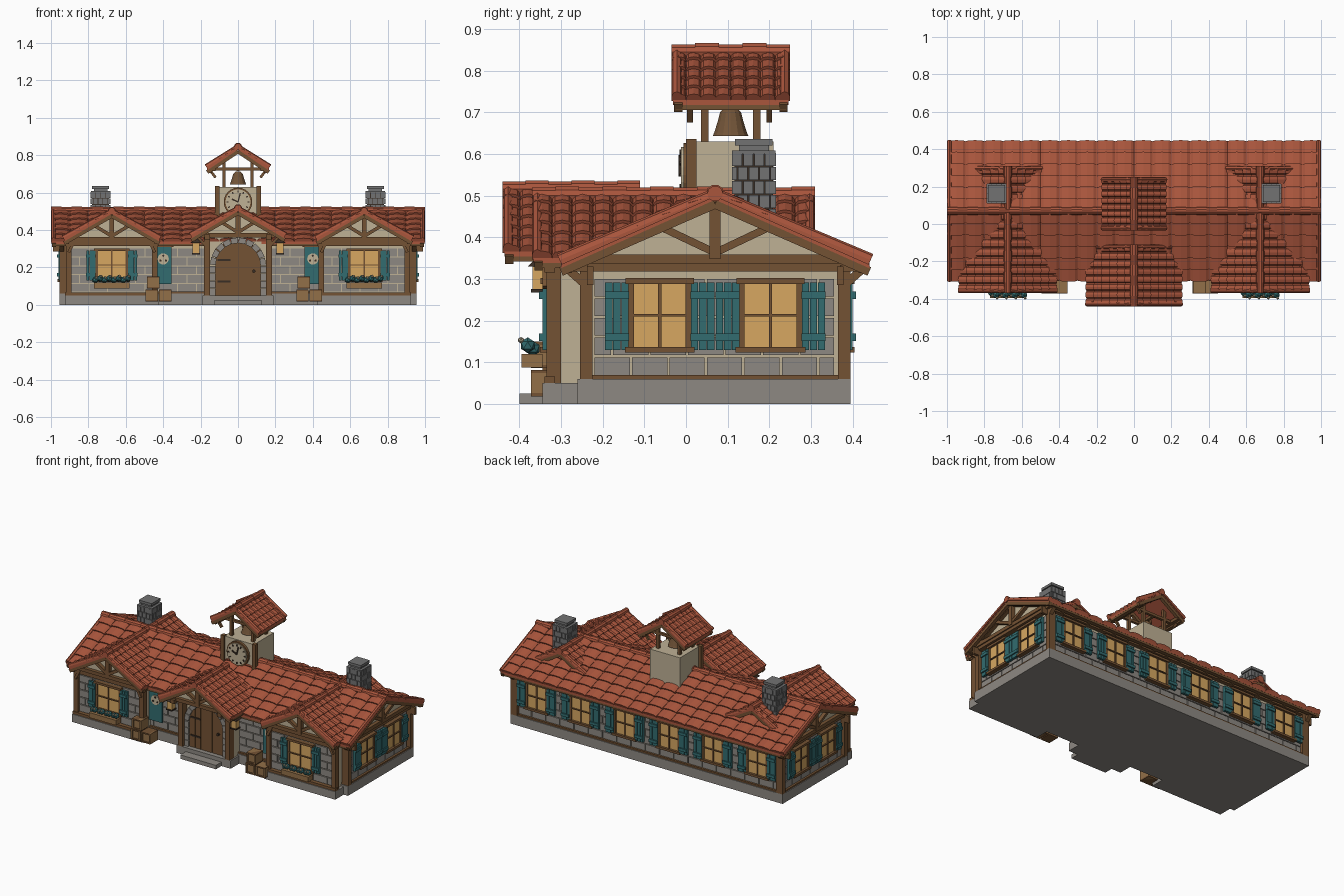
import bpy, bmesh, math
from mathutils import Matrix, Vector

cube = bpy.data.objects.get("Cube")
if cube:
    bpy.data.objects.remove(cube)

COLOURS = {
    "terracotta": (.40, .092, .046), "timber": (.175, .085, .033),
    "pale_wood": (.29, .16, .065), "stone": (.27, .25, .225),
    "dark_stone": (.17, .17, .17), "plaster": (.52, .44, .30),
    "teal_paint": (.032, .15, .16), "amber_glass": (.68, .39, .12),
    "dark_iron": (.04, .026, .018), "bronze": (.17, .09, .04)}
mats = {}
for title, rgb in COLOURS.items():
    m = mats[title] = bpy.data.materials.new(title)
    m.use_nodes = True
    m.diffuse_color = (*rgb, 1)
    m.node_tree.nodes["Principled BSDF"].inputs["Base Color"].default_value = (*rgb, 1)

parts = {}
FRONT = Matrix()


def mesh_of(name, mat):
    return parts.setdefault((name, mat), bmesh.new())


def loft(name, mat, rings, M=FRONT):
    """Closed skin through equal rings of 3D points."""
    bm = mesh_of(name, mat)
    rows = [[bm.verts.new(M @ Vector(p)) for p in ring] for ring in rings]
    faces = [bm.faces.new(rows[0]), bm.faces.new(rows[-1][::-1])]
    n = len(rows[0])
    for a, b in zip(rows, rows[1:]):
        for i in range(n):
            j = (i + 1) % n
            faces.append(bm.faces.new((a[j], a[i], b[i], b[j])))
    bmesh.ops.recalc_face_normals(bm, faces=faces)


def prism(name, mat, outline, y0, y1, M=FRONT):
    loft(name, mat, [[(x, y, z) for x, z in outline] for y in (y0, y1)], M)


def box(name, mat, x0, x1, y0, y1, z0, z1, M=FRONT):
    prism(name, mat, [(x0, z0), (x1, z0), (x1, z1), (x0, z1)], y0, y1, M)


def beam(name, mat, a, b, w, y0, y1, M=FRONT):
    a, b = Vector(a), Vector(b)
    d = (b - a).normalized() * w / 2
    n = Vector((-d.y, d.x))
    prism(name, mat, [a - n, b - n, b + n, a + n], y0, y1, M)


def disc(name, mat, cx, cz, r, y0, y1, M=FRONT, n=20):
    ring = [(cx + r * math.cos(i * math.tau / n), cz + r * math.sin(i * math.tau / n)) for i in range(n)]
    prism(name, mat, ring, y0, y1, M)


def stones(name, mat, x0, x1, z0, z1, y, M=FRONT, w=.1, h=.046, gap=.005):
    """Running-bond blocks standing slightly proud of a wall."""
    rows = round((z1 - z0) / h)
    h = (z1 - z0) / rows
    for r in range(rows):
        x = x0 - (r % 2) * w / 2
        while x < x1 - .01:
            a, b = max(x, x0), min(x + w, x1)
            if b - a > .012:
                box(name, mat, a, b - gap, y - .007, y + .004, z0 + r * h, z0 + (r + 1) * h - gap, M)
            x += w


def window(cx, y, M=FRONT, w=.14, sw=.058):
    z0, z1, h = .13, .295, w / 2
    box("window_panes", "amber_glass", cx - h, cx + h, y - .012, y, z0, z1, M)
    for x in (-h, 0, h):
        t = .004 if x == 0 else .008
        box("window_frames", "timber", cx + x - t, cx + x + t, y - .018, y, z0, z1, M)
    for z, t, e in ((z0, .007, .014), ((z0 + z1) / 2, .003, 0), (z1, .007, .012)):
        box("window_frames", "timber", cx - h - e, cx + h + e, y - .02 - e / 2, y, z - t, z + t, M)
    for s in (-1, 1):
        c = cx + s * (h + sw / 2 + .004)
        for k in (-1, 0, 1):
            p, d = c + k * sw / 3, sw / 6 - .001
            box("shutters", "teal_paint", p - d, p + d, y - .022, y - .006, z0, z1 - .004, M)
        for z in (z0 + .03, z1 - .034):
            box("shutters", "teal_paint", c - sw / 2, c + sw / 2, y - .03, y - .02, z - .009, z + .009, M)


def gable(name, half, z0, peak, y, M=FRONT):
    """Plaster triangle with exposed truss timbers."""
    t, f = name + "_timbers", y - .022
    prism(name + "_panel", "plaster", [(-half, z0), (half, z0), (0, peak)], y, y + .02, M)
    beam(t, "timber", (-half, z0), (half, z0), .022, f, y, M)
    beam(t, "timber", (0, z0), (0, peak), .026, f - .004, y, M)
    for s in (-1, 1):
        beam(t, "timber", (0, z0 + .015), (s * half * .42, z0 + (peak - z0) * .56), .018, f, y, M)
        beam(t, "timber", (s * half, z0), (0, peak), .022, f, y, M)


def roof(name, half, ridge, eave, y0, y1, cols, rows, M=FRONT):
    """Gabled roof along local y with stepped barrel tiles."""
    L = math.hypot(half, ridge - eave)
    w = (y1 - y0) / cols
    for s in (-1, 1):
        down = Vector((s * half, 0, eave - ridge)) / L
        up = Vector((s * (ridge - eave), 0, half)) / L

        def tile(yc, width, rise, t0, t1, lift):
            rings = []
            for t, l in ((t0, 0), (t1, lift)):
                sec = [(-.5, -.004)]
                sec += [(-math.cos(k * math.pi / 4) / 2, l + rise * math.sin(k * math.pi / 4)) for k in range(5)]
                sec += [(.5, -.004)]
                rings.append([Vector((0, yc + u * width, ridge)) + down * t + up * h for u, h in sec])
            loft(name + "_tiles", "terracotta", rings, M)

        for i in range(rows):
            for j in range(cols):
                tile(y0 + (j + .5) * w, w * .98, min(.012, w * .25), L * i / rows, L * (i + 1) / rows, .008)
        for y in (y0 + .013, y1 - .013):
            tile(y, .026, .016, 0, L, .008)
        slab = [(0, ridge), (s * half, eave), (s * half, eave - .012), (0, ridge - .012)]
        prism(name + "_deck", "terracotta", slab, y0 + .004, y1 - .004, M)
        for a in (y0 + .006, y1 - .026):
            beam(name + "_bargeboards", "timber", (0, ridge - .022), (s * half, eave - .02), .022, a, a + .02, M)
        box(name + "_bargeboards", "timber", s * half - .012 - s * .014, s * half + .012 - s * .014,
            y0 + .01, y1 - .01, eave - .024, eave - .008, M)
    n = max(4, round((y1 - y0) / .055))
    step = (y1 - y0) / n
    for i in range(n):
        disc(name + "_ridge", "terracotta", 0, ridge + .003, .019 + .003 * (i % 2), y0 + i * step, y0 + (i + 1) * step, M, 10)


def turned(deg, x=0, y=0):
    return Matrix.Translation((x, y, 0)) @ Matrix.Rotation(math.radians(deg), 4, "Z")


SIDES = [turned(90, 0, .07), turned(-90, 0, .07)]
BACK = turned(180)

# Foundation and main walls
box("foundation", "stone", -.955, .955, -.26, .395, 0, .06)
box("main_walls", "plaster", -.93, .93, -.235, .37, .06, .35)
prism("attic", "plaster", [(-.32, .34), (.32, .34), (0, .485)], -.93, .93, SIDES[0])
for M in [FRONT, BACK]:
    y = -.235 if M is FRONT else -.37
    stones("wall_stones", "stone", -.92, .92, .07, .305, y, M)
    box("wall_plates", "timber", -.945, .945, y - .02, y, .055, .07, M)
    box("wall_plates", "timber", -.945, .945, y - .025, y, .318, .342, M)
    for i in range(21):
        x = -.96 + i * .096
        box("rafter_tails", "timber", x - .008, x + .008, y - .06, y, .318, .334, M)
for i in range(6):
    window((i - 2.5) * .31, -.378, BACK)

# End walls with gables
for M in SIDES:
    stones("wall_stones", "stone", -.29, .29, .07, .305, -.93, M, .09)
    box("wall_plates", "timber", -.32, .32, -.95, -.93, .055, .07, M)
    box("wall_plates", "timber", -.32, .32, -.96, -.93, .318, .34, M)
    gable("end_gable", .31, .348, .485, -.945, M)
    for s in (-1, 1):
        window(s * .133, -.938, M)
        box("corner_posts", "timber", s * .31 - .015, s * .31 + .015, -.955, -.91, .06, .33, M)
        beam("eave_brackets", "timber", (s * .31, .285), (s * .355, .325), .02, -.955, -.93, M)
        beam("eave_brackets", "timber", (s * .30, .285), (s * .30, .33), .016, -.99, -.95, M)

roof("main_roof", .37, .502, .338, -1, 1, 20, 6, SIDES[0])

# Front wings, mirrored by position
for s in (-1, 1):
    M = turned(0, s * .675)
    box("wing_foundation", "stone", -.25, .25, -.345, -.25, 0, .05, M)
    box("wing_walls", "plaster", -.23, .23, -.315, -.2, .05, .36, M)
    stones("wall_stones", "stone", -.22, .22, .07, .305, -.315, M)
    box("wing_beams", "timber", -.25, .25, -.34, -.315, .05, .066, M)
    box("wing_beams", "timber", -.25, .25, -.34, -.315, .315, .345, M)
    for k in (-1, 1):
        box("wing_posts", "timber", k * .23 - .015, k * .23 + .015, -.335, -.3, .05, .34, M)
        beam("wing_braces", "timber", (k * .2, .34), (k * .23, .28), .016, -.345, -.32, M)
    window(0, -.323, M, .165, .05)
    gable("wing_gable", .225, .352, .482, -.325, M)
    roof("wing_roof", .255, .498, .35, -.37, .31, 14, 6, M)
    # Flower box
    box("flower_box", "pale_wood", -.095, .095, -.395, -.345, .088, .12, M)
    for i in range(8):
        c = Vector((-.088 + i * .025, -.368 - .012 * (i % 2), .133 + .008 * (i % 2)))
        bmesh.ops.create_icosphere(mesh_of("flower_leaves", "teal_paint"), subdivisions=1, radius=.019,
                                   matrix=M @ Matrix.Translation(c))
        bmesh.ops.create_icosphere(mesh_of("flower_heads", "plaster"), subdivisions=1, radius=.008,
                                   matrix=M @ Matrix.Translation(c + Vector((.006, -.016, .012))))
    # Chimney
    C = turned(0, s * .735, .163)
    box("chimney_core", "dark_iron", -.046, .046, -.046, .046, .36, .605, C)
    for a in range(4):
        stones("chimney_bricks", "dark_stone", -.051, .053, .37, .605, -.046, C @ turned(a * 90), .026, .034, .003)
    for r, z0, z1 in ((.052, .6, .608), (.036, .608, .62), (.045, .62, .636)):
        box("chimney_cap", "dark_stone", -r, r, -r, r, z0, z1, C)
    # Hanging banner with a round badge
    B = turned(0, s * .4)
    box("banner", "teal_paint", -.045, .045, -.256, -.246, .11, .315, B)
    box("banner_rod", "timber", -.055, .055, -.262, -.244, .31, .32, B)
    disc("banner_badge", "plaster", 0, .245, .03, -.26, -.255, B)
    for k in range(3):
        a = math.radians(90 + 120 * k)
        disc("badge_dots", "dark_iron", .017 * math.cos(a), .245 + .017 * math.sin(a), .006, -.263, -.259, B, 8)
    # Lantern on an arm
    N = turned(0, s * .225, -.35)
    box("lantern_glass", "amber_glass", -.018, .018, -.018, .018, .275, .33, N)
    for z, r, q, h in ((.268, .022, .022, .008), (.33, .03, .006, .025)):
        loft("lantern_metal", "dark_iron", [[(-e, -e, v), (e, -e, v), (e, e, v), (-e, e, v)]
                                           for e, v in ((r, z), (q, z + h))], N)
    box("lantern_arm", "dark_iron", -.006, .006, 0, .12, .345, .356, N)
    # Stacked crates
    K = turned(0, s * .4025 - .025)
    for x, z in ((-.033, .018), (.038, .018), (-.026, .086)):
        box("crates", "pale_wood", x - .03, x + .03, -.365, -.3, z, z + .064, K)
        for e in (0, .056):
            box("crate_slats", "timber", x - .033, x + .033, -.372, -.296, z + e, z + e + .008, K)
        for k in (-1, 1):
            box("crate_slats", "pale_wood", x + k * .028 - .005, x + k * .028 + .005, -.372, -.296, z, z + .064, K)

# Porch, arched door and step
box("porch_walls", "plaster", -.18, .18, -.3, -.2, .05, .37)
box("porch_step", "stone", -.125, .125, -.4, -.25, 0, .025)
box("porch_step", "stone", -.19, .19, -.345, -.25, 0, .05)
arc = [math.pi * k / 10 for k in range(11)]
for i in range(6):
    x0, x1 = -.12 + i * .04, -.08 + i * .04
    top = .21 + math.sqrt(max(0, .0146 - min(abs(x0), abs(x1)) ** 2))
    box("door_planks", "timber", x0 + .001, x1 - .001, -.316, -.3, .05, top)
for z in (.12, .235):
    box("door_hinges", "dark_iron", -.11, -.04, -.321, -.315, z, z + .01)
disc("door_handle", "dark_iron", .085, .18, .009, -.327, -.315, FRONT, 8)
for a, b in zip(arc, arc[1:]):
    b -= .03
    prism("door_arch", "stone", [(r * math.cos(t), .21 + r * math.sin(t)) for r, t in
                                 ((.12, a), (.15, a), (.15, b), (.12, b))], -.325, -.295)
for s in (-1, 1):
    for i in range(4):
        box("door_arch", "stone", s * .135 - .015, s * .135 + .015, -.325, -.295, .05 + i * .04, .087 + i * .04)
    box("porch_posts", "timber", s * .165 - .016, s * .165 + .016, -.345, -.3, .05, .365)
    box("porch_beams", "timber", s * .165 - .014, s * .165 + .014, -.425, -.23, .35, .375)
    beam("porch_braces", "timber", (s * .165, .31), (s * .225, .37), .016, -.34, -.32)
gable("porch_gable", .215, .372, .498, -.385)
roof("porch_roof", .25, .513, .366, -.44, -.11, 8, 6)

# Clock tower
box("clock_tower", "plaster", -.105, .105, .01, .21, .4, .63)
for s in (-1, 1):
    box("tower_posts", "timber", s * .11 - .012, s * .11 + .012, 0, .025, .4, .636)
disc("clock_rim", "timber", 0, .55, .076, -.006, .012, FRONT, 24)
disc("clock_face", "plaster", 0, .55, .067, -.012, .01, FRONT, 24)
for k in range(12):
    d = Vector((math.cos(k * math.pi / 6), math.sin(k * math.pi / 6)))
    c = Vector((0, .55))
    beam("clock_marks", "dark_iron", c + d * .05, c + d * .061, .007, -.016, -.011)
beam("clock_hands", "dark_iron", (0, .55), (.012, .597), .007, -.018, -.011)
beam("clock_hands", "dark_iron", (0, .55), (-.032, .565), .008, -.018, -.011)

# Bell shelter
for s in (-1, 1):
    for y in (.045, .17):
        box("bell_posts", "timber", s * .075 - .009, s * .075 + .009, y - .009, y + .009, .63, .79)
    box("bell_rafters", "timber", s * .13 - .01, s * .13 + .01, -.025, .24, .716, .735)
    for y in (.01, .2):
        beam("bell_brackets", "timber", (s * .12, .68), (s * .15, .72), .014, y - .007, y + .007)
for y in (.045, .17):
    box("bell_rafters", "timber", -.13, .13, y - .008, y + .008, .718, .734)
box("bell_rafters", "timber", -.008, .008, .04, .175, .715, .732)
bell = ((.643, .044), (.652, .04), (.68, .031), (.7, .026), (.712, .014))
loft("bell", "bronze", [[(r * math.cos(i * math.tau / 14), .107 + r * math.sin(i * math.tau / 14), z)
                         for i in range(14)] for z, r in bell])
roof("bell_roof", .165, .842, .73, -.035, .25, 8, 5)

for (name, mat), bm in parts.items():
    mesh = bpy.data.meshes.new(name)
    bm.to_mesh(mesh)
    bm.free()
    mesh.materials.append(mats[mat])
    obj = bpy.data.objects.new(name, mesh)
    bpy.context.collection.objects.link(obj)
